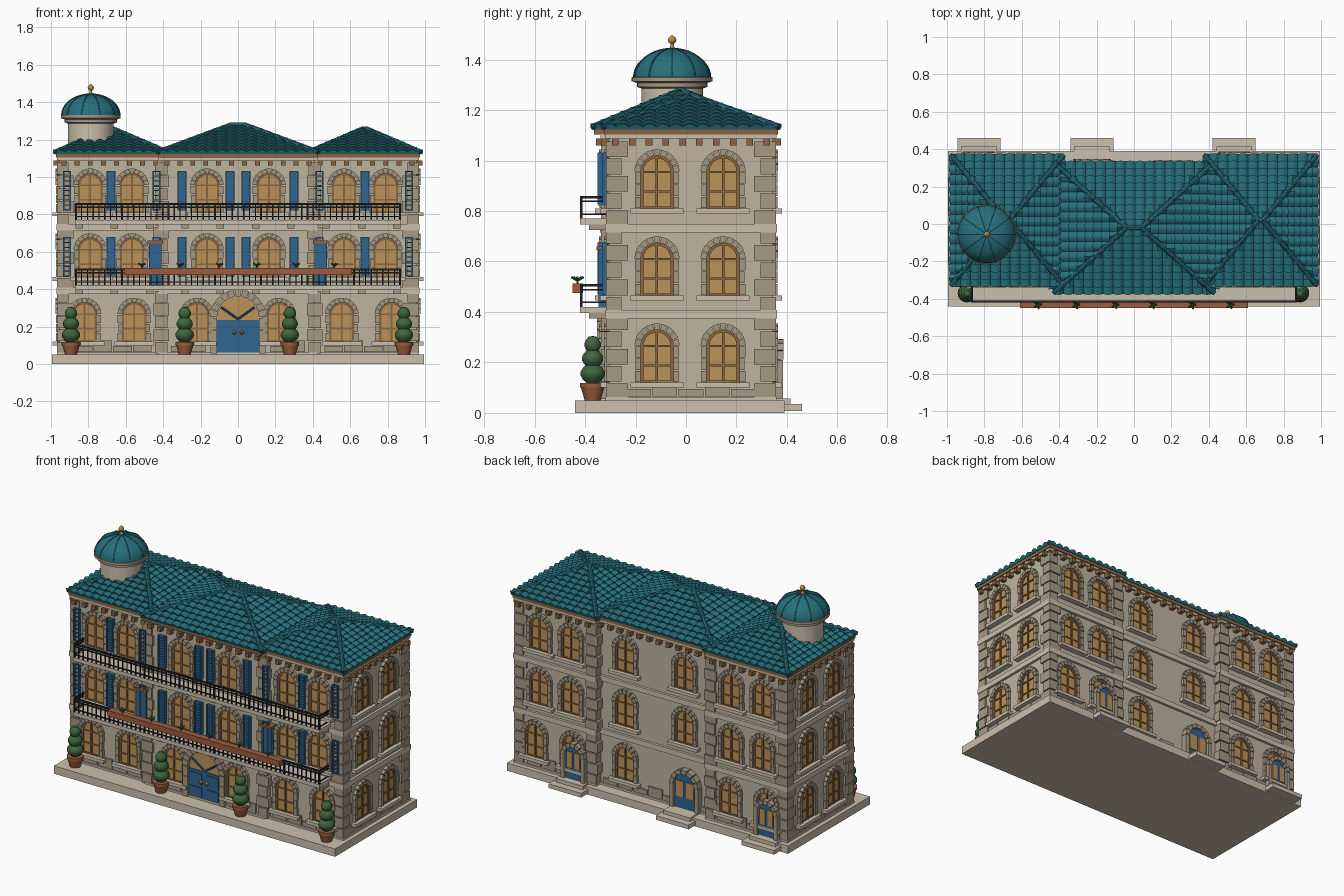
import bpy, bmesh
from math import sin, cos, pi, radians, floor, ceil
from mathutils import Matrix, Vector as V

if "Cube" in bpy.data.objects:
    bpy.data.objects.remove(bpy.data.objects["Cube"])

COL = dict(wall=(.52, .46, .35), stone=(.38, .32, .23), pale=(.60, .53, .42), teal=(.02, .16, .20),
           wood=(.26, .13, .05), glass=(.50, .29, .10), blue=(.03, .13, .27), iron=(.015, .015, .02),
           clay=(.33, .11, .05), green=(.05, .13, .045), gold=(.45, .25, .06))
parts = {}


def part(name, col):
    if name not in parts:
        parts[name] = (bmesh.new(), col)
    return parts[name][0]


def box(name, col, x0, x1, y0, y1, z0, z1, M=Matrix()):
    c = Matrix.Translation(((x0 + x1) / 2, (y0 + y1) / 2, (z0 + z1) / 2))
    s = Matrix.Diagonal((abs(x1 - x0), abs(y1 - y0), abs(z1 - z0), 1))
    bmesh.ops.create_cube(part(name, col), size=1, matrix=M @ c @ s)


def prism(name, col, pts, y0, y1, M):
    bm = part(name, col)
    f = [bm.verts.new(M @ V((x, y0, z))) for x, z in pts]
    b = [bm.verts.new(M @ V((x, y1, z))) for x, z in pts]
    bm.faces.new(f)
    bm.faces.new(b[::-1])
    for i in range(len(f)):
        bm.faces.new((f[i - 1], b[i - 1], b[i], f[i]))


def lathe(name, col, prof, cx, cy, n=24):
    bm = part(name, col)
    rings = [[bm.verts.new((cx + r * cos(2 * pi * i / n), cy + r * sin(2 * pi * i / n), z))
              for i in range(n)] for r, z in prof]
    for a, b in zip(rings, rings[1:]):
        for i in range(n):
            bm.faces.new((a[i - 1], a[i], b[i], b[i - 1]))
    bm.faces.new(rings[0][::-1])
    bm.faces.new(rings[-1])


def tube(name, col, p, q, r, n=8):
    p, q = V(p), V(q)
    m = Matrix.Translation((p + q) / 2) @ (q - p).to_track_quat('Z', 'Y').to_matrix().to_4x4()
    bmesh.ops.create_cone(part(name, col), cap_ends=True, segments=n, radius1=r, radius2=r,
                          depth=(q - p).length, matrix=m)


def arch(name, col, M, u, z, r0, r1, n, y0, y1, gap=.06):
    for i in range(n):
        a, b = pi * (i + gap) / n, pi * (i + 1 - gap) / n
        prism(name, col, [(u + r * cos(t), z + r * sin(t)) for r, t in ((r0, a), (r1, a), (r1, b), (r0, b))], y0, y1, M)


def pane(name, col, M, u, z0, zs, r, y0, y1):
    prism(name, col, [(u - r, z0), (u + r, z0)] + [(u + r * cos(pi * i / 12), zs + r * sin(pi * i / 12))
                                                 for i in range(13)][1:-1 or None], y0, y1, M)


def window(M, u, zb):
    zs, z0 = zb + .165, zb + .02
    pane("window_glass", 'glass', M, u, z0, zs, .064, -.004, .01)
    arch("window_frames", 'wood', M, u, zs, .054, .065, 10, -.010, .005, 0)
    for s in (-1, 1):
        box("window_frames", 'wood', u + s * .054, u + s * .065, -.010, .005, z0, zs, M)
        for k in range(3):
            h = (zs - z0) / 3
            box("window_surrounds", 'stone', u + s * .065, u + s * (.088 - .003 * (k % 2)), -.018, .01,
                z0 + k * h + .002, z0 + (k + 1) * h - .002, M)
    box("window_frames", 'wood', u - .005, u + .005, -.012, .005, z0, zs + .06, M)
    for z in (z0 + .004, z0 + .068, zs):
        box("window_frames", 'wood', u - .06, u + .06, -.010, .005, z - .004, z + .004, M)
    arch("window_surrounds", 'stone', M, u, zs, .065, .09, 9, -.02, .01)
    box("window_sills", 'pale', u - .105, u + .105, -.036, .01, zb, zb + .02, M)


# wall frames: local x runs along the wall, local -y points outward
def frame(angle, x, y):
    return Matrix.Translation((x, y, 0)) @ Matrix.Rotation(radians(angle), 4, 'Z')


XW, F, B, CF, CB = .955, -.305, .345, -.325, .305
front_w, front_c = frame(0, 0, F), frame(0, 0, CF)
back_w, back_c = frame(180, 0, B), frame(180, 0, CB)
right, left = frame(90, XW, 0), frame(-90, -XW, 0)

# ground slab, walls, storey bands
box("base_slab", 'pale', -.995, .995, -.44, .39, 0, .05)
for n, x0, x1, y0, y1 in (("wing_left", -XW, -.40, F, B), ("centre", -.41, .41, CF, CB), ("wing_right", .40, XW, F, B)):
    box("walls_" + n, 'wall', x0, x1, y0, y1, .05, 1.11)
    for z0, z1, o in ((.375, .408, .016), (.715, .748, .016), (1.088, 1.105, .014), (.05, .062, .014)):
        box("storey_bands", 'pale', x0 - o, x1 + o, y0 - o, y1 + o, z0, z1)

# quoins at corners and between bays
for i in range(15):
    z0, z1 = .055 + i * .0685, .055 + i * .0685 + .062
    a, b = (.075, .05) if i % 2 else (.05, .075)
    for s in (-1, 1):
        box("quoins", 'stone', s * (XW + .012), s * (XW - a), F - .012, F + b, z0, z1)
        box("quoins", 'stone', s * (XW + .012), s * (XW - a), B + .012, B - b, z0, z1)
        h = .042 if i % 2 else .033
        box("quoins", 'stone', s * .41 - h, s * .41 + h, CF - .012, CF + .05, z0, z1)
        box("quoins", 'stone', s * .42 - h, s * .42 + h, B - .05, B + .012, z0, z1)

# plinth stones and wooden eave brackets
for M, u0, u1 in ((front_w, -.88, -.46), (front_w, .46, .88), (front_c, -.36, -.17), (front_c, .17, .36),
                  (back_w, -.88, -.47), (back_w, .47, .88), (back_c, -.37, .37), (right, -.24, .28), (left, -.28, .24)):
    n = max(1, round((u1 - u0) / .1))
    for k in range(n):
        w = (u1 - u0) / n
        box("plinth_stones", 'stone', u0 + k * w + .003, u0 + (k + 1) * w - .003, -.010, .01, .065, .095 + .03 * (k % 2), M)
for M, u0, u1 in ((front_w, -.93, -.44), (front_w, .44, .93), (front_c, -.38, .38), (back_w, -.93, -.44),
                  (back_w, .44, .93), (back_c, -.38, .38), (right, -.28, .32), (left, -.32, .28)):
    n = round((u1 - u0) / .068)
    for k in range(n + 1):
        u = u0 + (u1 - u0) * k / n
        box("eave_brackets", 'wood', u - .013, u + .013, -.032, .01, 1.06, 1.088, M)

# windows
LV = (.10, .445, .79)
for i, z in enumerate(LV):
    for s in (-1, 1):
        for u in ((.555, .82), (.567, .79), (.567, .79))[i]:
            window(front_w, s * u, z)
            window(back_w, s * u, z)
        window(front_c, s * (.22, .166, .166)[i], z)
        if i or s < 0:
            window(back_c, s * .21, z)
    for u in (-.115, .147):
        window(right, u, z)
        window(left, -u, z)

# main entrance: double door, fanlight, stone arch
M = front_c
box("entrance_doors", 'blue', -.112, .112, -.012, .01, .055, .235, M)
pane("entrance_fanlight", 'glass', M, 0, .235, .25, .112, -.006, .01)
arch("entrance_surround", 'stone', M, 0, .25, .112, .15, 11, -.028, .01)
for a in (.25, .75):
    tube("fanlight_bars", 'blue', M @ V((0, -.01, .24)), M @ V((.11 * cos(pi * a * 1.2 - .3), -.01, .24 + .09 * sin(pi * a))), .006)
for s in (-1, 1):
    for k in range(3):
        box("entrance_surround", 'stone', s * .112, s * .148, -.026, .01, .055 + k * .065, .116 + k * .065, M)
    for z0, z1 in ((.07, .13), (.145, .22)):
        box("entrance_panels", 'blue', s * .018, s * .098, -.018, 0, z0, z1, M)
    lathe("door_knobs", 'gold', [(.001, .155), (.011, .165), (.011, .172), (.001, .182)], s * .02, CF - .02, 8)

# back doors with steps
for x, M, r in ((-.83, back_w, .058), (-.225, back_c, .075), (.535, back_w, .058)):
    zs = .21
    pane("back_doors", 'blue', M, -x, .055, zs, r, -.024, .01)
    arch("back_door_surrounds", 'stone', M, -x, zs, r, r + .026, 7, -.042, .01)
    for s in (-1, 1):
        box("back_door_surrounds", 'stone', -x + s * r, -x + s * (r + .026), -.04, .01, .055, zs, M)
        box("back_door_panes", 'glass', -x + s * .008, -x + s * (r - .014), -.03, 0, .13, zs + .02, M)
    box("back_steps", 'pale', x - .115, x + .115, .38, .46, .008, .035)
    box("back_steps", 'pale', x - .095, x + .095, B - .03, .415, .035, .058)


# shutters, louvred
def shutter(M, u, z0, z1, w, solid):
    for s in (-1, 1):
        box("shutters", 'blue', u + s * w, u + s * (w - .008), -.026, -.006, z0, z1, M)
    n = 12 if solid else 8
    for k in range(n + 1):
        z = z0 + (z1 - z0) * k / n
        box("shutters", 'blue', u - w, u + w, -.022, -.010, z - .003, z + .003, M)
    if solid:
        box("shutters", 'blue', u - w, u + w, -.016, .005, z0, z1, M)


for z in (.47, .825):
    for s in (-1, 1):
        for M, u, solid in ((front_c, .042, 1), (front_c, .30, 1), (front_w, .68, 1), (front_w, .915, 0), (front_c, .435, 0)):
            shutter(M, s * u, z, z + .205, .024 if solid else .021, solid)
for s in (-1, 1):
    box("balcony_doors", 'blue', s * .41, s * .475, CF - .022, F, .42, .645)
    box("balcony_door_lintels", 'wood', s * .40, s * .485, CF - .03, F, .645, .66)

# balconies and iron railings
for z, y in ((.42, -.415), (.77, -.415)):
    box("balcony_slabs", 'pale', -.87, .87, -.42, F, z - .024, z)
    for k in range(10):
        x = -.85 + k * 1.7 / 9
        box("balcony_corbels", 'stone', x - .02, x + .02, -.385, F, z - .046, z - .024)
    for h, r in ((.085, .005), (.068, .003), (.018, .003)):
        box("railings", 'iron', -.867, .867, y - r, y + r, z + h - r, z + h + r)
        for s in (-1, 1):
            box("railings", 'iron', s * .867 - r, s * .867 + r, y, F, z + h - r, z + h + r)
    for k in range(57):
        x = -.867 + k * 1.734 / 56
        r = .005 if k % 8 == 0 else .003
        box("railings", 'iron', x - r, x + r, y - r, y + r, z, z + .088)

# planter with sprigs
box("planter", 'clay', -.61, .61, -.45, -.408, .475, .512)
for x in (-.515, -.31, -.1, .1, .31, .515):
    tube("planter_sprigs", 'green', (x, -.43, .51), (x, -.43, .535), .004, 5)
    for k in range(5):
        a = 2 * pi * k / 5
        tube("planter_sprigs", 'green', (x, -.43, .525), (x + .02 * cos(a), -.43 + .025 * sin(a), .538), .005, 4)

# potted topiaries
for x in (-.893, -.285, .277, .887):
    y = -.37
    lathe("pots", 'clay', [(.032, .05), (.046, .1), (.05, .1), (.05, .118), (.04, .118)], x, y, 16)
    prof = []
    for z, r, h in ((.118, .05, .075), (.18, .044, .07), (.238, .034, .064)):
        prof += [(max(r * sin(pi * (.16 + .68 * t / 5)), .006), z + h * t / 5) for t in range(6)]
    lathe("topiaries", 'green', prof + [(.003, .304)], x, y, 14)


# barrel-tiled hip roofs
def slope(a, b, c, d, rows=9, w=.053):
    bm = part("roof_tiles", 'teal')
    e, W = (b - a).normalized(), (b - a).length
    s = (d - a) - e * (d - a).dot(e)
    n = e.cross(s).normalized()
    kl, kr = (d - a).dot(e), (c - b).dot(e)

    def P(t, u, h):
        return bm.verts.new(a + e * min(max(u, kl * t), W + kr * t) + s * t + n * h)
    for r in range(rows):
        t0, t1 = r / rows, min((r + 1.1) / rows, 1)
        for k in range(floor(kl * t0 / w), ceil((W + kr * t0) / w)):
            arc = [((k + j / 4) * w, .014 * sin(pi * j / 4)) for j in range(5)]
            lo = [P(t0, u, h + .009) for u, h in arc]
            hi = [P(t1, u, h * .8) for u, h in arc]
            dn = [P(t0, u, -.002) for u, h in arc]
            for j in range(4):
                bm.faces.new((lo[j], lo[j + 1], hi[j + 1], hi[j]))
                bm.faces.new((dn[j], dn[j + 1], lo[j + 1], lo[j]))


def hip(x0, x1, y0, y1, zt, rx, z=1.125):
    cx, cy = (x0 + x1) / 2, (y0 + y1) / 2
    A, Bb, C, D = [V((x, y, z)) for x, y in ((x0, y0), (x1, y0), (x1, y1), (x0, y1))]
    r0, r1 = V((cx - rx, cy, zt)), V((cx + rx, cy, zt))
    bm = part("roof_base", 'teal')
    for q in ((A, Bb, r1, r0), (Bb, C, r1), (C, D, r0, r1), (D, A, r0), (D, C, Bb, A)):
        bm.faces.new([bm.verts.new(p) for p in q])
    for q in ((A, Bb, r1, r0), (Bb, C, r1, r1), (C, D, r0, r1), (D, A, r0, r0)):
        slope(*q)
    for p, q in ((A, r0), (D, r0), (Bb, r1), (C, r1), (r0, r1)):
        up = V((0, 0, .008))
        tube("roof_ridges", 'teal', p + up, q + up, .013)
    box("eave_boards", 'wood', x0 + .006, x1 - .006, y0 + .006, y1 - .006, 1.104, 1.126)


hip(-.43, .43, -.37, .33, 1.27, .04)
hip(.375, .98, -.33, .37, 1.25, .01)
hip(-.98, -.375, -.33, .37, 1.25, .01)

# corner turret with dome
tx, ty = -.787, -.055
lathe("turret_drum", 'pale', [(.122, 1.1), (.122, 1.29)], tx, ty, 32)
lathe("turret_cornice", 'stone', [(.12, 1.285), (.14, 1.292), (.14, 1.308), (.16, 1.314), (.16, 1.33), (.14, 1.332)], tx, ty, 32)
dome = [(max(.155 * cos(pi * t / 20), .004), 1.33 + .113 * sin(pi * t / 20)) for t in range(11)]
lathe("turret_dome", 'teal', dome, tx, ty, 40)
for k in range(10):
    c, s = cos(2 * pi * k / 10), sin(2 * pi * k / 10)
    for (r, z), (q, y) in zip(dome, dome[1:]):
        tube("dome_ribs", 'teal', (tx + r * c, ty + r * s, z), (tx + q * c, ty + q * s, y), .004, 6)
lathe("finial", 'gold', [(.018, 1.44), (.008, 1.45), (.006, 1.462), (.015, 1.47), (.017, 1.478), (.012, 1.488), (.002, 1.496)], tx, ty, 12)

# turn every collected mesh into an object
mats = {}
for name, (bm, col) in parts.items():
    bmesh.ops.recalc_face_normals(bm, faces=bm.faces) if name != "roof_tiles" else None
    me = bpy.data.meshes.new(name)
    bm.to_mesh(me)
    bm.free()
    if col not in mats:
        mats[col] = bpy.data.materials.new(col)
        mats[col].diffuse_color = (*COL[col], 1)
    me.materials.append(mats[col])
    if name in ("turret_drum", "turret_dome", "turret_cornice", "finial", "pots", "topiaries", "roof_ridges", "roof_tiles"):
        me.polygons.foreach_set("use_smooth", [True] * len(me.polygons))
        me.set_sharp_from_angle(angle=radians(40))
    bpy.context.collection.objects.link(bpy.data.objects.new(name, me))

for m in bpy.data.materials:
    if m.users and not m.is_grease_pencil:
        m.use_nodes = True
        m.node_tree.nodes["Principled BSDF"].inputs["Base Color"].default_value = m.diffuse_color
